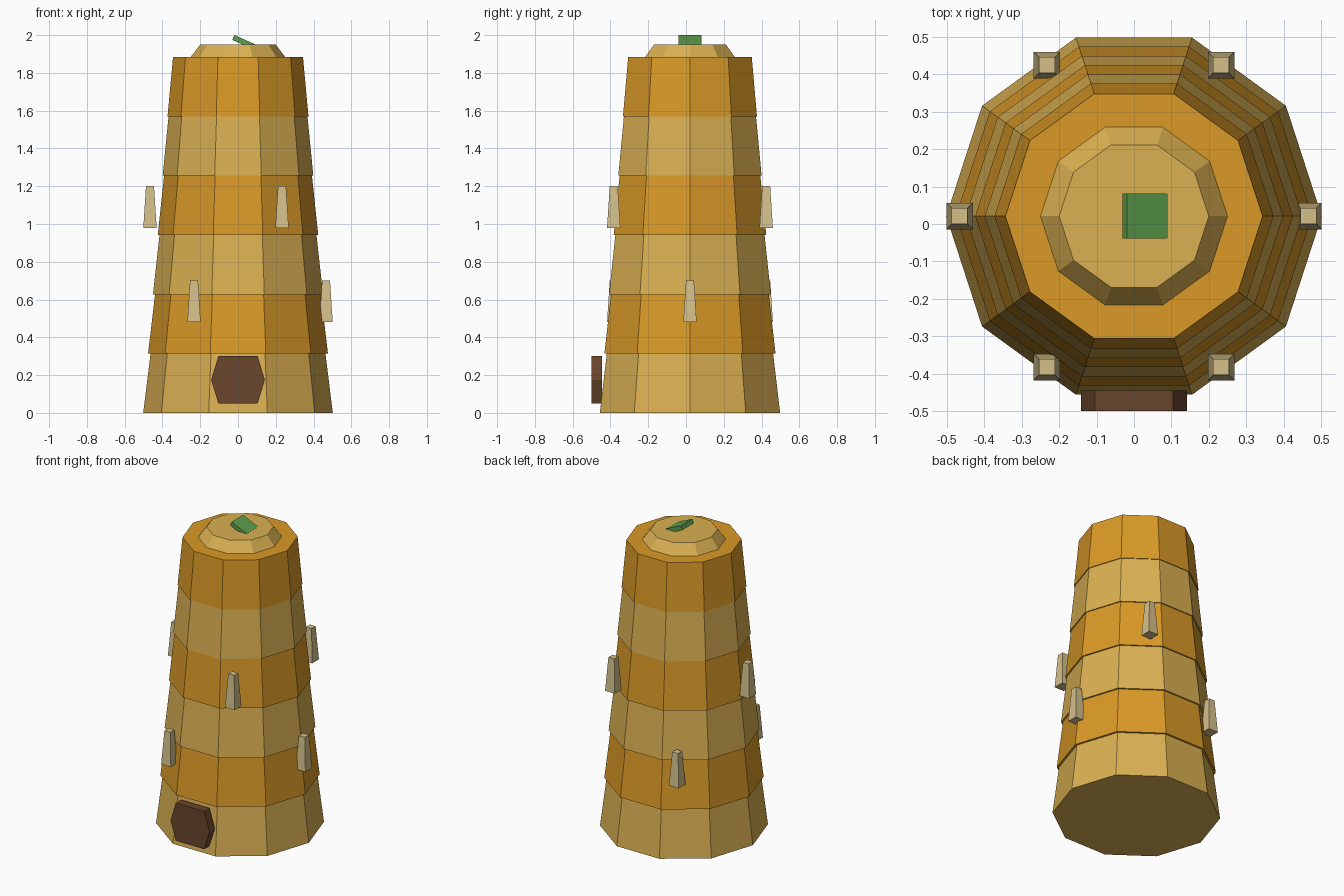
import bpy
import bmesh
from math import cos, sin, pi, radians
from mathutils import Matrix, Vector

cube = bpy.data.objects.get("Cube")
if cube:
    bpy.data.objects.remove(cube, do_unlink=True)

CENTER_Y = 0.021


def material(name, color):
    mat = bpy.data.materials.new(name)
    mat.use_nodes = True
    mat.diffuse_color = (*color, 1)
    mat.node_tree.nodes["Principled BSDF"].inputs["Base Color"].default_value = (*color, 1)
    return mat


honey = material("honey_orange", (0.70, 0.32, 0.02))
straw = material("pale_straw", (0.70, 0.434, 0.084))
wood = material("dark_wood", (0.14, 0.061, 0.026))
bone = material("bone_cream", (0.66, 0.53, 0.255))
green = material("leaf_green", (0.11, 0.34, 0.07))


def loft(name, loop_a, loop_b, mat):
    """Closed flat-faced solid between two matching loops."""
    bm = bmesh.new()
    a = [bm.verts.new(p) for p in loop_a]
    b = [bm.verts.new(p) for p in loop_b]
    bm.faces.new(a)
    bm.faces.new(b)
    for i in range(len(a)):
        j = (i + 1) % len(a)
        bm.faces.new((a[i], a[j], b[j], b[i]))
    bmesh.ops.recalc_face_normals(bm, faces=bm.faces)
    mesh = bpy.data.meshes.new(name)
    bm.to_mesh(mesh)
    bm.free()
    mesh.materials.append(mat)
    obj = bpy.data.objects.new(name, mesh)
    bpy.context.collection.objects.link(obj)
    return obj


def ring(sides, radius, z, x=0.0, y=CENTER_Y, turn=0.0):
    angles = [turn + 2 * pi * i / sides for i in range(sides)]
    return [Vector((x + radius * cos(t), y + radius * sin(t), z)) for t in angles]


# Tower of six stacked, tapering bands
BAND = 0.314
for i in range(6):
    base = 0.502 - 0.0258 * i
    loft(f"tower_band_{i + 1}", ring(10, base, BAND * i),
         ring(10, base * 0.922, BAND * (i + 1)), honey if i % 2 else straw)

# Roof cap
loft("roof_cap", ring(10, 0.25, BAND * 6), ring(10, 0.2, 1.95), straw)

# Tapered pegs around the tower at alternating heights
for i in range(6):
    t = i * pi / 3
    x, y = 0.466 * cos(t), CENTER_Y + 0.466 * sin(t)
    z = 0.98 if i % 2 else 0.48
    loft(f"peg_{i + 1}", ring(4, 0.05, z, x, y, pi / 4),
         ring(4, 0.03, z + 0.22, x, y, pi / 4), bone)

# Six-sided door
outline = [(0.142, 0.175), (0.104, 0.3), (-0.104, 0.3),
           (-0.142, 0.175), (-0.104, 0.05), (0.104, 0.05)]
loft("door", [(x, -0.5, z) for x, z in outline],
     [(x, -0.445, z) for x, z in outline], wood)

# Tilted leaf on the roof
half = 0.06 * 2 ** 0.5
leaf = loft("leaf", ring(4, half, -0.014, 0, 0, pi / 4),
            ring(4, half, 0.014, 0, 0, pi / 4), green)
leaf.matrix_world = (Matrix.Translation((0.03, CENTER_Y, 1.963))
                     @ Matrix.Rotation(radians(24), 4, 'Y'))
